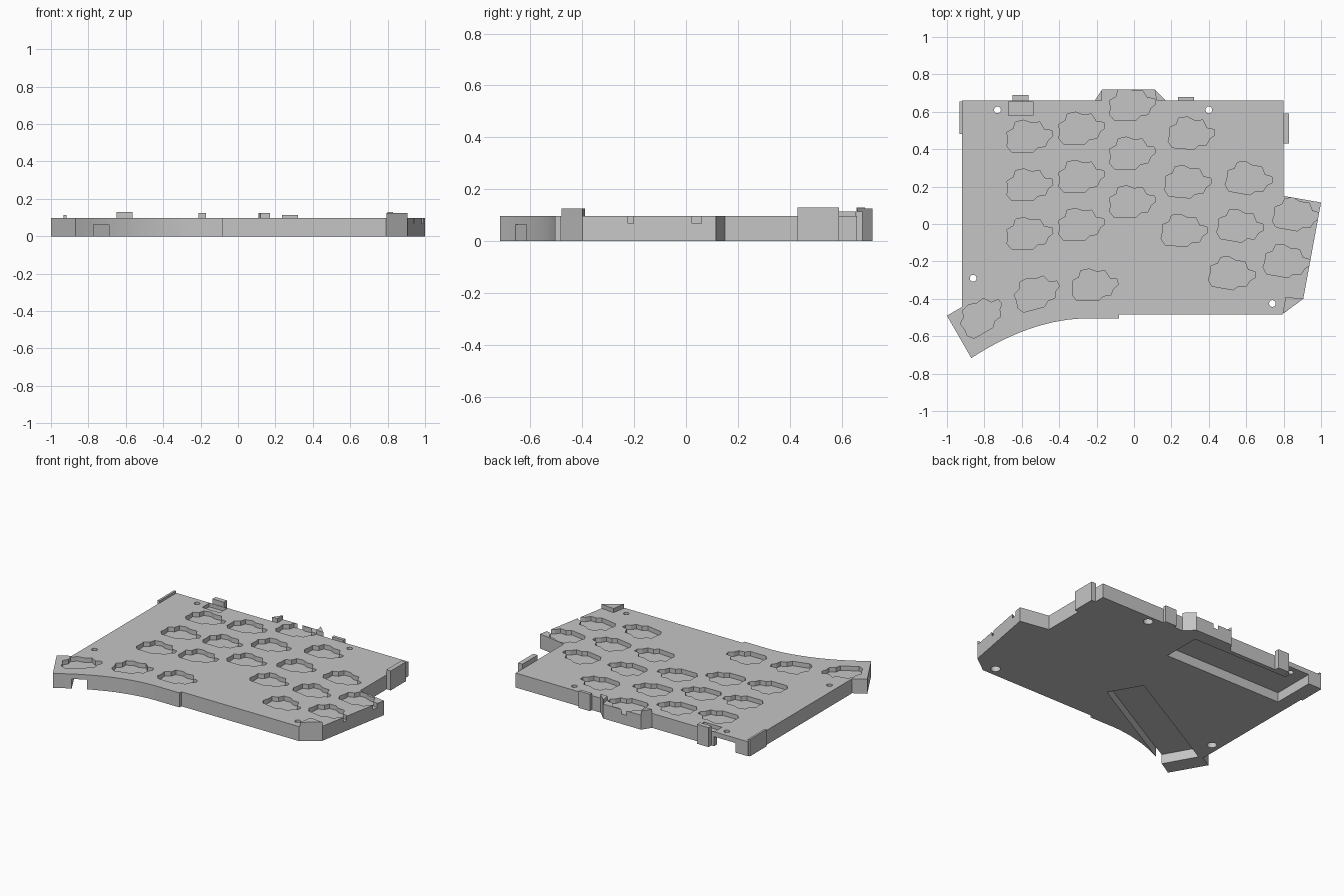
import bpy, bmesh
from math import radians
from mathutils import Matrix, Vector

cube = bpy.data.objects.get("Cube")
if cube:
    bpy.data.objects.remove(cube, do_unlink=True)

GREY = (0.56, 0.56, 0.56, 1)
mat = bpy.data.materials.new("plain grey")
mat.use_nodes = True
mat.diffuse_color = GREY
mat.node_tree.nodes["Principled BSDF"].inputs["Base Color"].default_value = GREY

TOP = 0.097      # plate top
FLOOR = 0.067    # floor of the top pockets
CEIL = 0.064     # ceiling of the underside pockets


def prism(bm, outline, z0, z1):
    """Extrude a flat outline from z0 to z1."""
    face = bm.faces.new([bm.verts.new((x, y, z0)) for x, y in outline])
    ext = bmesh.ops.extrude_face_region(bm, geom=[face])
    moved = [v for v in ext["geom"] if isinstance(v, bmesh.types.BMVert)]
    bmesh.ops.translate(bm, verts=moved, vec=(0, 0, z1 - z0))


def solid(name, outlines, z0, z1):
    bm = bmesh.new()
    for outline in outlines:
        prism(bm, outline, z0, z1)
    bmesh.ops.recalc_face_normals(bm, faces=bm.faces)
    mesh = bpy.data.meshes.new(name)
    bm.to_mesh(mesh)
    bm.free()
    mesh.materials.append(mat)
    obj = bpy.data.objects.new(name, mesh)
    bpy.context.collection.objects.link(obj)
    return obj


def cut(target, outlines, z0, z1):
    """Subtract prisms from the target, then drop the cutter."""
    cutter = solid("cutter", outlines, z0, z1)
    cutter.hide_render = True
    mod = target.modifiers.new("cut", "BOOLEAN")
    mod.operation, mod.solver, mod.object = "DIFFERENCE", "EXACT", cutter
    bpy.context.view_layer.objects.active = target
    bpy.ops.object.modifier_apply(modifier=mod.name)
    bpy.data.objects.remove(cutter, do_unlink=True)


def rect(x0, x1, y0, y1):
    return [(x0, y0), (x1, y0), (x1, y1), (x0, y1)]


def circle(x, y, r, n=20):
    rim = [Matrix.Rotation(radians(360 * i / n), 2) @ Vector((r, 0)) for i in range(n)]
    return [(x + p.x, y + p.y) for p in rim]


def placed(shape, x, y, angle):
    rot = Matrix.Rotation(radians(angle), 2)
    return [tuple(rot @ Vector(p) + Vector((x, y))) for p in shape]


# Plate outline with a curved edge towards the thumb wing
a, b, c = Vector((-0.27, -0.505)), Vector((-0.56, -0.515)), Vector((-0.87, -0.717))
curve = [tuple(a * (1 - t) ** 2 + b * 2 * t * (1 - t) + c * t * t)
         for t in [i / 14 for i in range(15)]]
outline = [(-0.92, 0.66), (-0.21, 0.66), (-0.17, 0.72), (0.11, 0.72), (0.17, 0.66),
           (0.8, 0.66), (0.8, 0.15), (1, 0.115), (0.905, -0.4), (0.79, -0.485),
           (-0.08, -0.485), (-0.08, -0.505)] + curve + [(-1, -0.49), (-0.92, -0.444)]
plate = solid("plate", [outline], 0, TOP)

# Underside: controller pocket with a rear slot, slanted thumb channel
cut(plate, [rect(-0.83, 0.045, 0.37, 0.63)], -0.1, CEIL)
cut(plate, [rect(-0.83, -0.67, 0.6, 0.75)], -0.1, CEIL)
cut(plate, [[(0.04, -0.207), (-0.078, 0), (-0.888, -0.45), (-0.77, -0.66)]], -0.1, CEIL)

# Lobed socket pockets in the top
lobes = [(-0.12, -0.055), (-0.095, -0.085), (0.02, -0.085), (0.045, -0.06),
         (0.085, -0.055), (0.1, -0.02), (0.125, 0), (0.12, 0.03), (0.08, 0.035),
         (0.055, 0.075), (0.01, 0.07), (-0.03, 0.085), (-0.075, 0.075),
         (-0.085, 0.04), (-0.12, 0.02), (-0.115, -0.02)]
# columns: first x, first y, x step, y step, count, angle
columns = [(-0.559, 0.47, 0, -0.26, 3, 0), (-0.282, 0.513, 0, -0.257, 3, 0),
           (-0.01, 0.64, 0, -0.26, 3, 0), (0.307, 0.485, -0.019, -0.26, 3, -5),
           (0.615, 0.243, -0.045, -0.254, 3, -10), (0.868, 0.05, -0.05, -0.25, 2, -10),
           (-0.21, -0.325, 0, 0, 1, 0), (-0.52, -0.365, 0, 0, 1, 15),
           (-0.815, -0.49, 0, 0, 1, 30)]
sockets = [placed(lobes, x + i * dx, y + i * dy, ang)
           for x, y, dx, dy, n, ang in columns for i in range(n)]
cut(plate, sockets, FLOOR, 0.2)

# Connector recess and screw holes
cut(plate, [rect(-0.672, -0.54, 0.58, 0.655)], FLOOR + 0.005, 0.2)
screws = [(-0.73, 0.61), (0.4, 0.61), (-0.86, -0.29), (0.74, -0.425)]
cut(plate, [circle(x, y, 0.03) for x, y in screws], -0.1, 0.05)
cut(plate, [circle(x, y, 0.018) for x, y in screws], -0.1, 0.2)

# Raised tabs around the edge
solid("connector_tab", [rect(-0.65, -0.565, 0.658, 0.69)], 0, 0.13)
solid("rear_tab", [rect(0.235, 0.32, 0.658, 0.68)], 0, 0.113)
solid("right_clip", [rect(-0.932, -0.918, 0.48, 0.655)], 0, 0.113)
solid("left_jack", [rect(0.798, 0.83, 0.43, 0.59)], 0, 0.13)
solid("bump_tabs", [[(-0.21, 0.66), (-0.17, 0.66), (-0.17, 0.72)],
                    [(0.17, 0.66), (0.11, 0.72), (0.12, 0.66)]], 0.08, 0.125)
solid("corner_tab", [[(0.795, -0.481), (0.905, -0.4), (0.81, -0.39)]], 0.08, 0.125)
